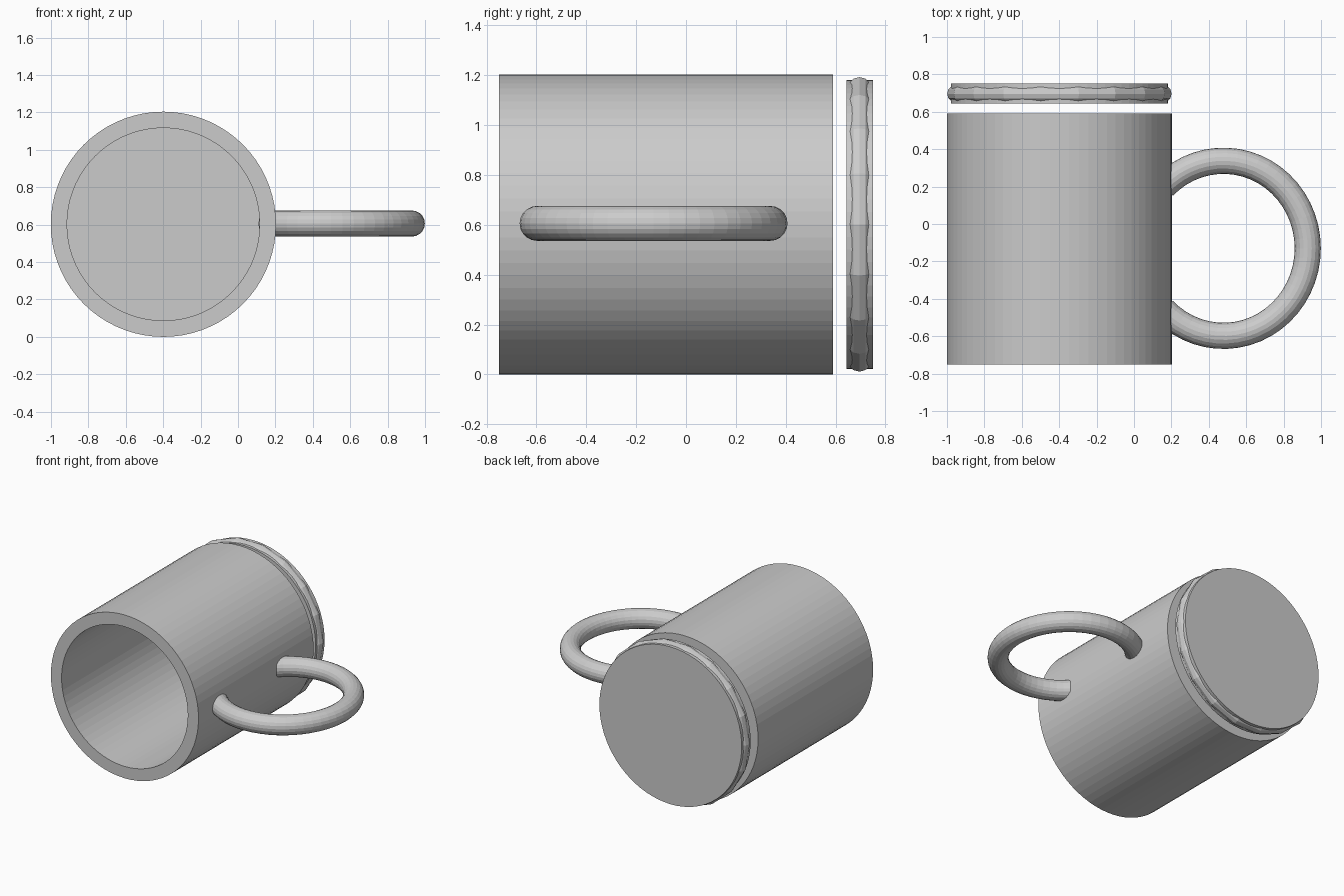
import bpy, bmesh
from math import sin, cos, pi, radians
from mathutils import Vector

if "Cube" in bpy.data.objects:
    bpy.data.objects.remove(bpy.data.objects["Cube"])

CX, CZ = -0.399, 0.602      # axis of the mug, which lies along y


def make_object(name, bm):
    bmesh.ops.recalc_face_normals(bm, faces=bm.faces)
    mesh = bpy.data.meshes.new(name)
    bm.to_mesh(mesh)
    bm.free()
    obj = bpy.data.objects.new(name, mesh)
    bpy.context.collection.objects.link(obj)
    return obj


def loft(name, rings):
    """Skin a list of vertex rings and cap both ends."""
    bm = bmesh.new()
    loops = [[bm.verts.new(p) for p in ring] for ring in rings]
    for a, b in zip(loops, loops[1:]):
        n = len(a)
        for i in range(n):
            j = (i + 1) % n
            bm.faces.new((a[i], a[j], b[j], b[i]))
    bm.faces.new(loops[0])
    bm.faces.new(loops[-1])
    return make_object(name, bm)


def lathe(name, profile, n=72):
    """Turn (radius, y) points about the mug axis."""
    return loft(name, [[Vector((CX + r * cos(2 * pi * i / n), y, CZ + r * sin(2 * pi * i / n)))
                        for i in range(n)] for r, y in profile])


# Mug body: outer wall, rim, inner wall, floor
lathe("mug_body", [(0.602, 0.59), (0.602, -0.75), (0.515, -0.75), (0.515, 0.50)])

# Coaster disc, just behind the mug base
lathe("coaster", [(0.58, 0.645), (0.58, 0.75)])

# Coarse ring round the coaster edge
bpy.ops.mesh.primitive_torus_add(major_segments=18, minor_segments=12,
                                 major_radius=0.552, minor_radius=0.048,
                                 location=(CX, 0.696, CZ), rotation=(pi / 2, 0, 0))
bpy.context.object.name = "coaster_ring"

# Handle: three quarters of a ring, ends sunk into the wall
rings = []
for k in range(41):
    t = radians(-135 + 270 * k / 40)
    centre = Vector((0.478 + 0.451 * cos(t), -0.13 + 0.468 * sin(t), CZ + 0.004))
    out = Vector((cos(t), sin(t), 0))
    rings.append([centre + 0.07 * (cos(a) * out + sin(a) * Vector((0, 0, 1)))
                  for a in (2 * pi * i / 20 for i in range(20))])
loft("handle", rings)
